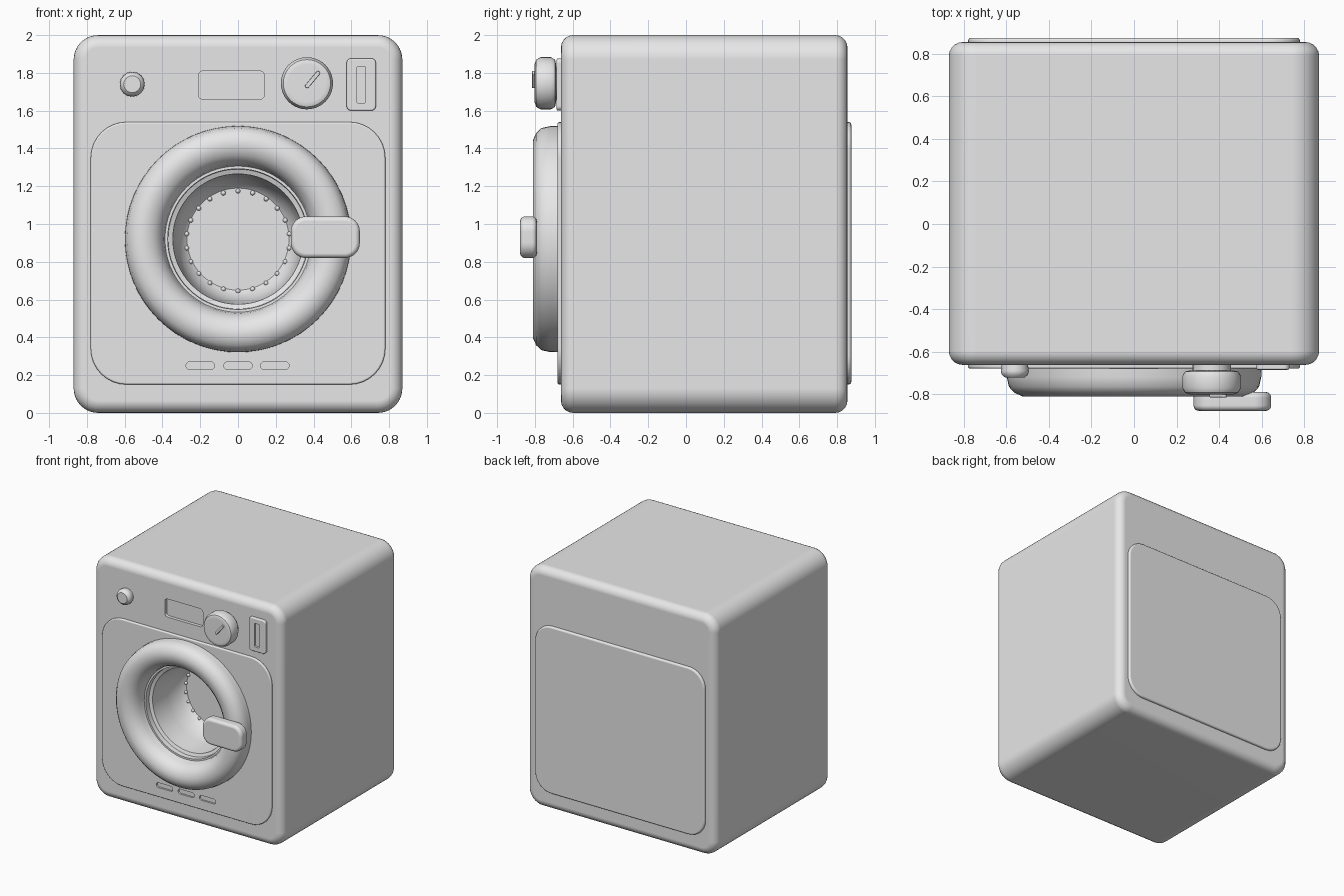
import bpy
import bmesh
from math import sin, cos, pi, radians
from mathutils import Matrix

cube = bpy.data.objects.get("Cube")
if cube:
    bpy.data.objects.remove(cube, do_unlink=True)

GREY = (0.8, 0.8, 0.8, 1)
grey = bpy.data.materials.new("plain grey")
grey.use_nodes = True
grey.diffuse_color = GREY
grey.node_tree.nodes["Principled BSDF"].inputs["Base Color"].default_value = GREY

DOOR_Z = 0.92


def finish(name, bm):
    bmesh.ops.recalc_face_normals(bm, faces=bm.faces)
    mesh = bpy.data.meshes.new(name)
    bm.to_mesh(mesh)
    bm.free()
    mesh.materials.append(grey)
    ob = bpy.data.objects.new(name, mesh)
    bpy.context.collection.objects.link(ob)
    return ob


def activate(ob):
    bpy.ops.object.select_all(action='DESELECT')
    ob.select_set(True)
    bpy.context.view_layer.objects.active = ob


def smooth(ob):
    activate(ob)
    bpy.ops.object.shade_smooth_by_angle(angle=radians(40))
    ob.modifiers.new("even_shading", 'WEIGHTED_NORMAL').keep_sharp = True


def slab(name, x, z, y, radius, soft, steps=8):
    """Rounded rectangle in x-z, extruded along y, with softened rims."""
    bm = bmesh.new()
    corners = [(x[1], z[1], -1, -1), (x[0], z[1], 1, -1),
               (x[0], z[0], 1, 1), (x[1], z[0], -1, 1)]
    outline = []
    for i, (cx, cz, sx, sz) in enumerate(corners):
        for k in range(steps + 1):
            a = (i + k / steps) * pi / 2
            outline.append(bm.verts.new((cx + radius * (sx + cos(a)), y[0],
                                         cz + radius * (sz + sin(a)))))
    face = bm.faces.new(outline)
    new = bmesh.ops.extrude_face_region(bm, geom=[face], use_keep_orig=True)["geom"]
    moved = [v for v in new if isinstance(v, bmesh.types.BMVert)]
    bmesh.ops.translate(bm, verts=moved, vec=(0, y[1] - y[0], 0))
    if soft:
        rims = [e for e in bm.edges if abs(e.verts[0].co.y - e.verts[1].co.y) < 1e-5]
        bmesh.ops.bevel(bm, geom=rims, offset=soft, segments=5, profile=0.5,
                        affect='EDGES', clamp_overlap=True)
    return finish(name, bm)


def lathe(name, profile, cx, cz, sides=64, closed=False):
    """Spin (radius, y) points around an axis along y."""
    bm = bmesh.new()
    rings = [[bm.verts.new((cx + r * cos(2 * pi * k / sides), y,
                            cz + r * sin(2 * pi * k / sides)))
              for k in range(sides)] for r, y in profile]
    pairs = list(zip(rings, rings[1:]))
    if closed:
        pairs.append((rings[-1], rings[0]))
    else:
        bm.faces.new(rings[0])
        bm.faces.new(rings[-1])
    for a, b in pairs:
        for k in range(sides):
            n = (k + 1) % sides
            bm.faces.new((a[k], a[n], b[n], b[k]))
    return finish(name, bm)


def cut(ob, cutter):
    mod = ob.modifiers.new("cut", 'BOOLEAN')
    mod.operation = 'DIFFERENCE'
    mod.solver = 'EXACT'
    mod.object = cutter
    cutter.hide_render = True
    activate(ob)
    bpy.ops.object.modifier_apply(modifier=mod.name)
    bpy.data.objects.remove(cutter, do_unlink=True)


# Cabinet and its raised front and back panels
body = slab("cabinet", (-0.87, 0.87), (0, 2), (-0.662, 0.855), 0.13, 0.065, 10)
front = slab("front_panel", (-0.78, 0.78), (0.15, 1.54), (-0.68, -0.62), 0.19, 0.01)
back = slab("back_panel", (-0.78, 0.78), (0.15, 1.54), (0.80, 0.875), 0.15, 0.015)

# Tapered drum opening
drum = [(0.385, -0.9), (0.37, -0.64), (0.345, -0.63), (0.335, -0.45),
        (0.315, -0.33), (0.27, -0.29)]
for part in (body, front):
    cut(part, lathe("drum_cutter", drum, 0, DOOR_Z))

# Display recess and the three lower vents
cut(body, slab("display_cutter", (-0.21, 0.14), (1.66, 1.81), (-0.75, -0.635), 0.025, 0))
for x in (-0.2, 0, 0.195):
    cut(front, slab("vent_cutter", (x - 0.075, x + 0.075), (0.23, 0.27),
                    (-0.75, -0.665), 0.019, 0))

# Rounded door ring
ring = lathe("door_ring", [(0.60, -0.64), (0.598, -0.72), (0.588, -0.765), (0.562, -0.793),
                           (0.525, -0.81), (0.485, -0.81), (0.445, -0.795), (0.412, -0.765),
                           (0.393, -0.72), (0.385, -0.67), (0.37, -0.64)],
             0, DOOR_Z, closed=True)

# Door handle
handle = slab("door_handle", (0.28, 0.645), (0.82, 1.04), (-0.878, -0.79), 0.08, 0.025)

# Large dial with stem and pointer
dial = lathe("dial", [(0.1, -0.688), (0.125, -0.693), (0.138, -0.715), (0.138, -0.77),
                      (0.125, -0.793), (0.1, -0.802)], 0.365, 1.745, 40)
stem = lathe("dial_stem", [(0.09, -0.65), (0.09, -0.70)], 0.365, 1.745, 24)
pointer = slab("dial_pointer", (-0.055, 0.055), (-0.011, 0.011), (-0.815, -0.79), 0.01, 0.003)
pointer.matrix_world = Matrix.Translation((0.395, 0, 1.765)) @ Matrix.Rotation(radians(-50), 4, 'Y')

# Small push button
button = lathe("push_button", [(0.06, -0.65), (0.066, -0.69), (0.062, -0.708), (0.045, -0.722)],
               -0.56, 1.74, 16)

# Slotted switch plate
plate = slab("switch_plate", (0.575, 0.73), (1.60, 1.877), (-0.685, -0.64), 0.025, 0.008)
cut(plate, slab("slot_cutter", (0.63, 0.675), (1.64, 1.835), (-0.75, -0.667), 0.008, 0))

# Ring of drum studs on the rear wall
bm = bmesh.new()
for k in range(22):
    a = 2 * pi * k / 22 + pi / 2
    bmesh.ops.create_icosphere(bm, subdivisions=2, radius=0.013, matrix=Matrix.Translation(
        (0.275 * cos(a), -0.295, DOOR_Z - 0.01 + 0.265 * sin(a))))
studs = finish("drum_studs", bm)

for part in (body, front, back, ring, handle, dial, stem, pointer, button, plate, studs):
    smooth(part)
